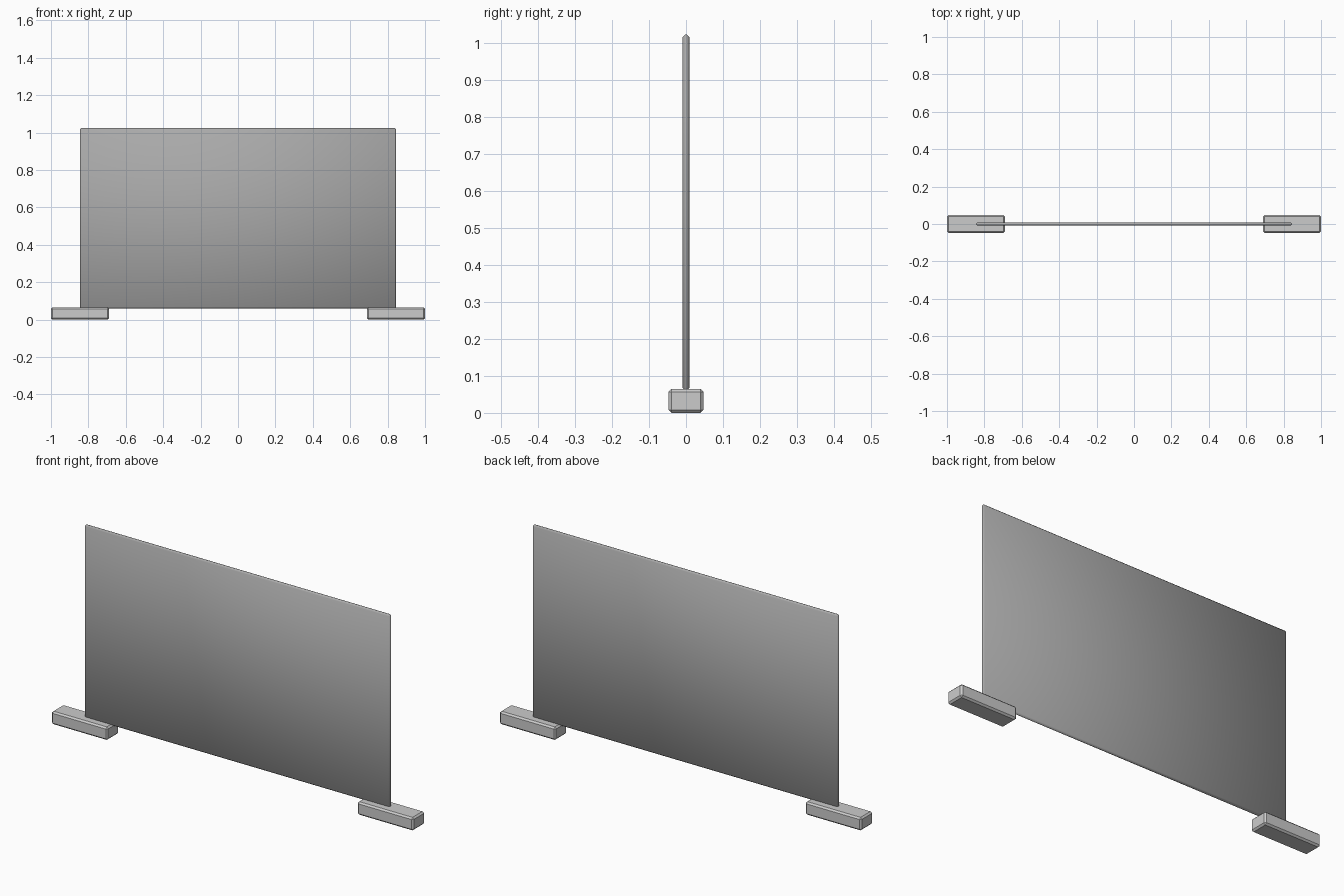
import bpy
import bmesh
from mathutils import Matrix

if "Cube" in bpy.data.objects:
    bpy.data.objects.remove(bpy.data.objects["Cube"])


def chamfered_box(name, lo, hi, chamfer, smooth=False):
    """Box between two corners with single-segment chamfers on every edge."""
    size = [b - a for a, b in zip(lo, hi)]
    centre = [(a + b) / 2 for a, b in zip(lo, hi)]
    bm = bmesh.new()
    bmesh.ops.create_cube(bm, size=1.0, matrix=Matrix.Diagonal((*size, 1)))
    bmesh.ops.bevel(bm, geom=bm.edges[:], offset=chamfer, segments=1,
                    affect='EDGES', profile=0.5)
    for f in bm.faces:
        f.smooth = smooth
    mesh = bpy.data.meshes.new(name)
    bm.to_mesh(mesh)
    bm.free()
    obj = bpy.data.objects.new(name, mesh)
    obj.location = centre
    bpy.context.collection.objects.link(obj)
    return obj


# Thin see-through divider panel
panel = chamfered_box("panel", (-0.845, -0.009, 0.06), (0.845, 0.009, 1.024),
                      0.007, smooth=True)
glass = bpy.data.materials.new("tinted_panel")
glass.diffuse_color = (0.4, 0.4, 0.4, 0.75)
glass.use_nodes = True
glass.node_tree.nodes["Principled BSDF"].inputs["Base Color"].default_value = glass.diffuse_color
panel.data.materials.append(glass)

# Two block feet, each straddling a lower corner of the panel
for side, label in ((-1, "left"), (1, "right")):
    x0, x1 = sorted((side * 0.69, side * 1.0))
    chamfered_box(label + "_foot", (x0, -0.047, 0.0), (x1, 0.047, 0.065), 0.008)
